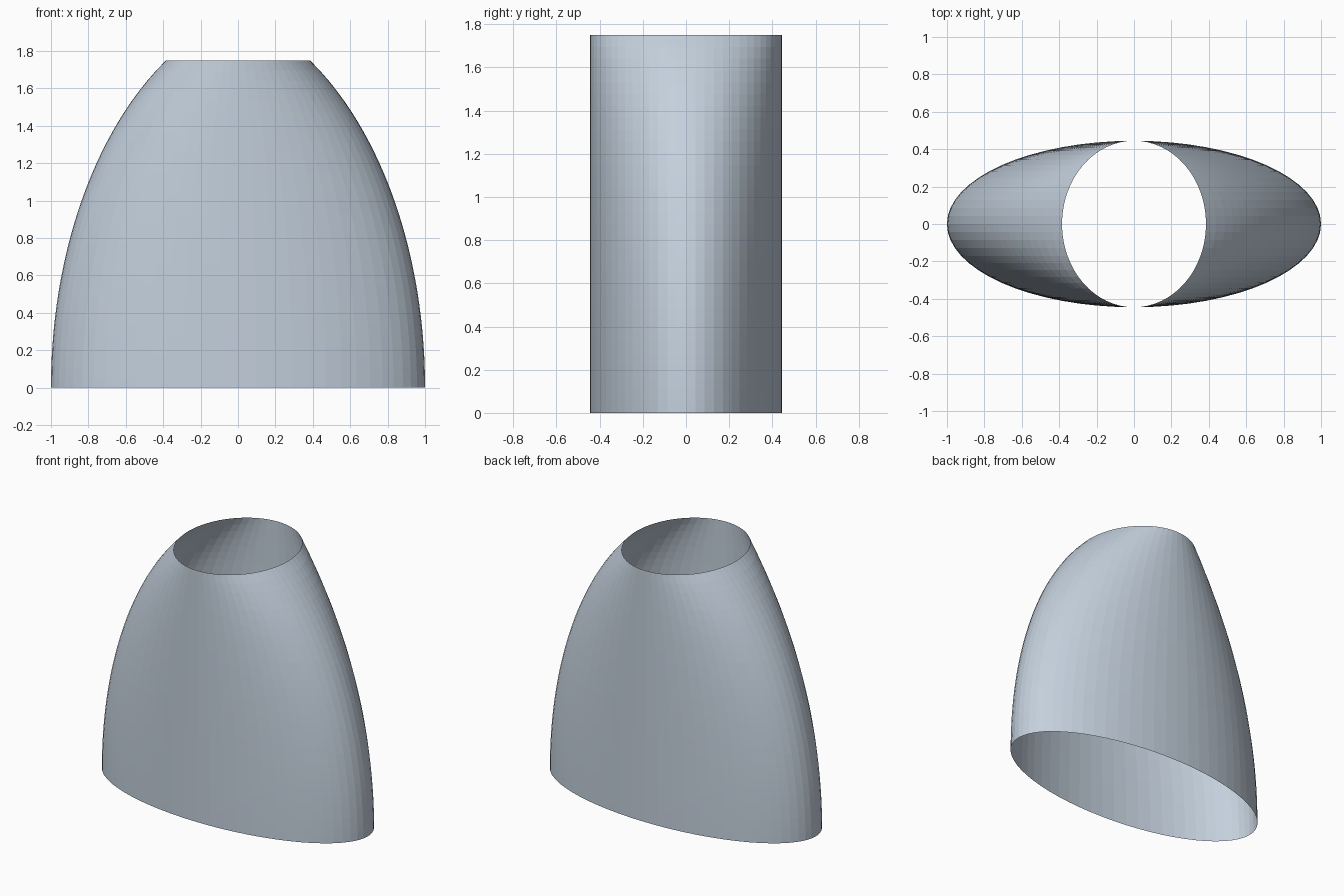
import bpy, bmesh, math

cube = bpy.data.objects.get("Cube")
if cube:
    bpy.data.objects.remove(cube, do_unlink=True)

HEIGHT, DEPTH = 1.75, 0.445
SIDES, ROWS = 64, 32
ARC, ARC_HEIGHT = 1.3, 2.059

mat = bpy.data.materials.new("pale blue grey")
mat.use_nodes = True
color = (0.55, 0.63, 0.72, 1)
mat.diffuse_color = color
mat.node_tree.nodes["Principled BSDF"].inputs["Base Color"].default_value = color


def half_width(z):
    """Side profile: an elliptical arc, upright at the base."""
    return 1 - ARC + ARC * math.sqrt(1 - (z / ARC_HEIGHT) ** 2)


# Open shell: elliptical rings of constant depth that narrow towards the top
bm = bmesh.new()
rings = []
for row in range(ROWS + 1):
    z = HEIGHT * row / ROWS
    w = half_width(z)
    angles = [math.tau * i / SIDES for i in range(SIDES)]
    rings.append([bm.verts.new((w * math.cos(a), DEPTH * math.sin(a), z)) for a in angles])

# Skin between neighbouring rings, both ends left open
for low, high in zip(rings, rings[1:]):
    for i in range(SIDES):
        j = (i + 1) % SIDES
        bm.faces.new((low[i], low[j], high[j], high[i]))

mesh = bpy.data.meshes.new("tapered_shell")
bm.to_mesh(mesh)
bm.free()
mesh.materials.append(mat)
shell = bpy.data.objects.new("tapered_shell", mesh)
bpy.context.collection.objects.link(shell)
